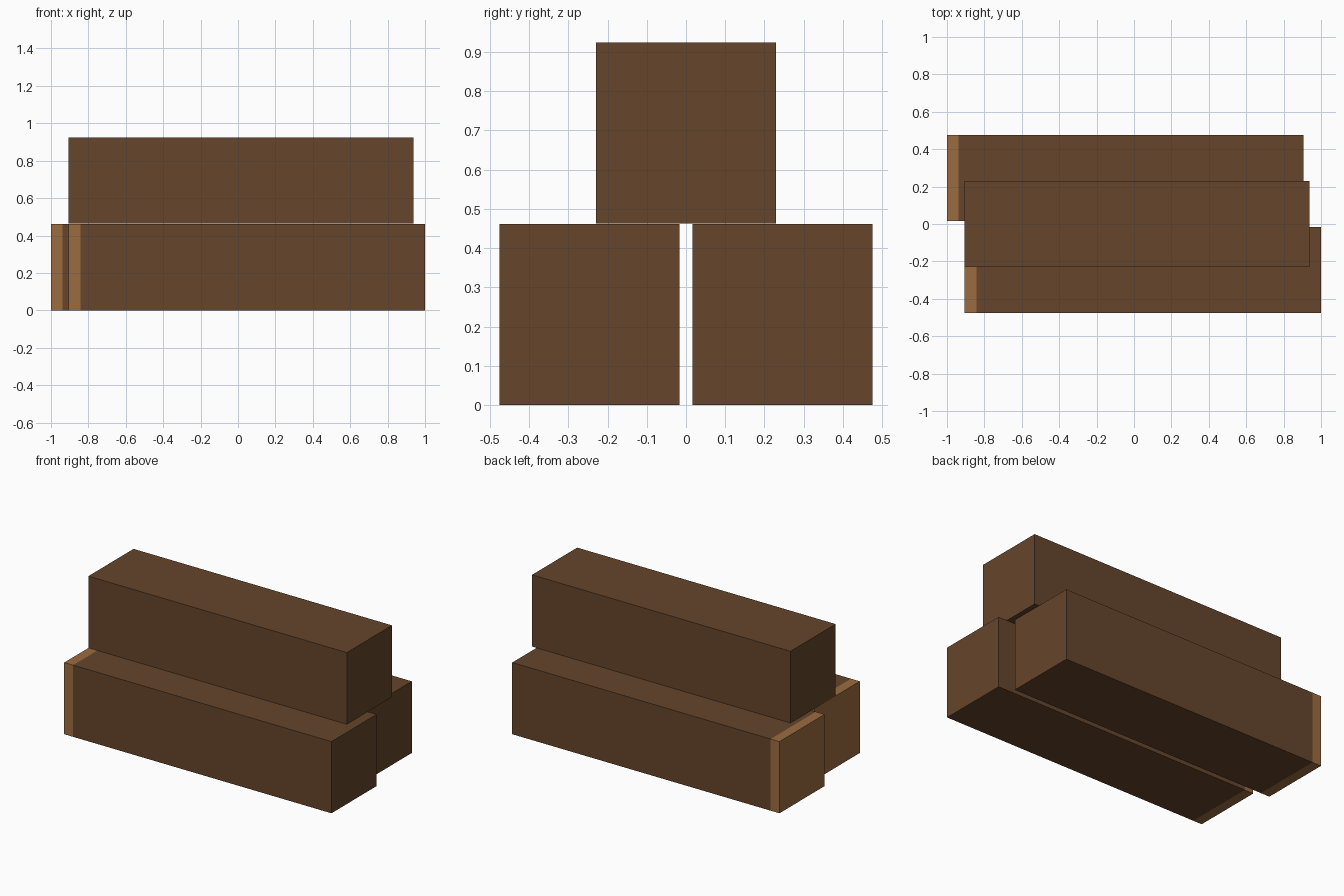
import bpy
import bmesh
from mathutils import Matrix, Vector

if "Cube" in bpy.data.objects:
    bpy.data.objects.remove(bpy.data.objects["Cube"], do_unlink=True)


def make_material(name, color):
    mat = bpy.data.materials.new(name)
    mat.use_nodes = True
    mat.diffuse_color = color
    mat.node_tree.nodes["Principled BSDF"].inputs["Base Color"].default_value = color
    return mat


bark = make_material("dark brown bark", (0.133, 0.06, 0.025, 1))
cut_wood = make_material("light cut wood", (0.33, 0.15, 0.052, 1))

SIDE = 0.46      # thickness of each square log
CAP = 0.063      # length of the light end


def make_log(name, x_min, x_max, y, z, cap):
    """Square log along x, with an optional light end cut into its -x side."""
    bm = bmesh.new()
    size = Vector((x_max - x_min, SIDE, SIDE + 0.002))
    center = Vector(((x_min + x_max) / 2, y, z + size.z / 2))
    bmesh.ops.create_cube(bm, size=1, matrix=Matrix.Translation(center) @ Matrix.Diagonal(size).to_4x4())
    if cap:
        geom = bm.verts[:] + bm.edges[:] + bm.faces[:]
        bmesh.ops.bisect_plane(bm, geom=geom, plane_co=(x_min + CAP, 0, 0), plane_no=(1, 0, 0))
        for face in bm.faces:
            face.material_index = int(face.calc_center_median().x < x_min + CAP)
    mesh = bpy.data.meshes.new(name)
    bm.to_mesh(mesh)
    bm.free()
    mesh.materials.append(bark)
    mesh.materials.append(cut_wood)
    obj = bpy.data.objects.new(name, mesh)
    bpy.context.scene.collection.objects.link(obj)


# Two staggered logs on the ground, one resting across the gap on top
make_log("front_log", -0.906, 1.0, -0.246, 0, True)
make_log("back_log", -1.0, 0.906, 0.246, 0, True)
make_log("top_log", -0.906, 0.937, 0, 0.463, False)
